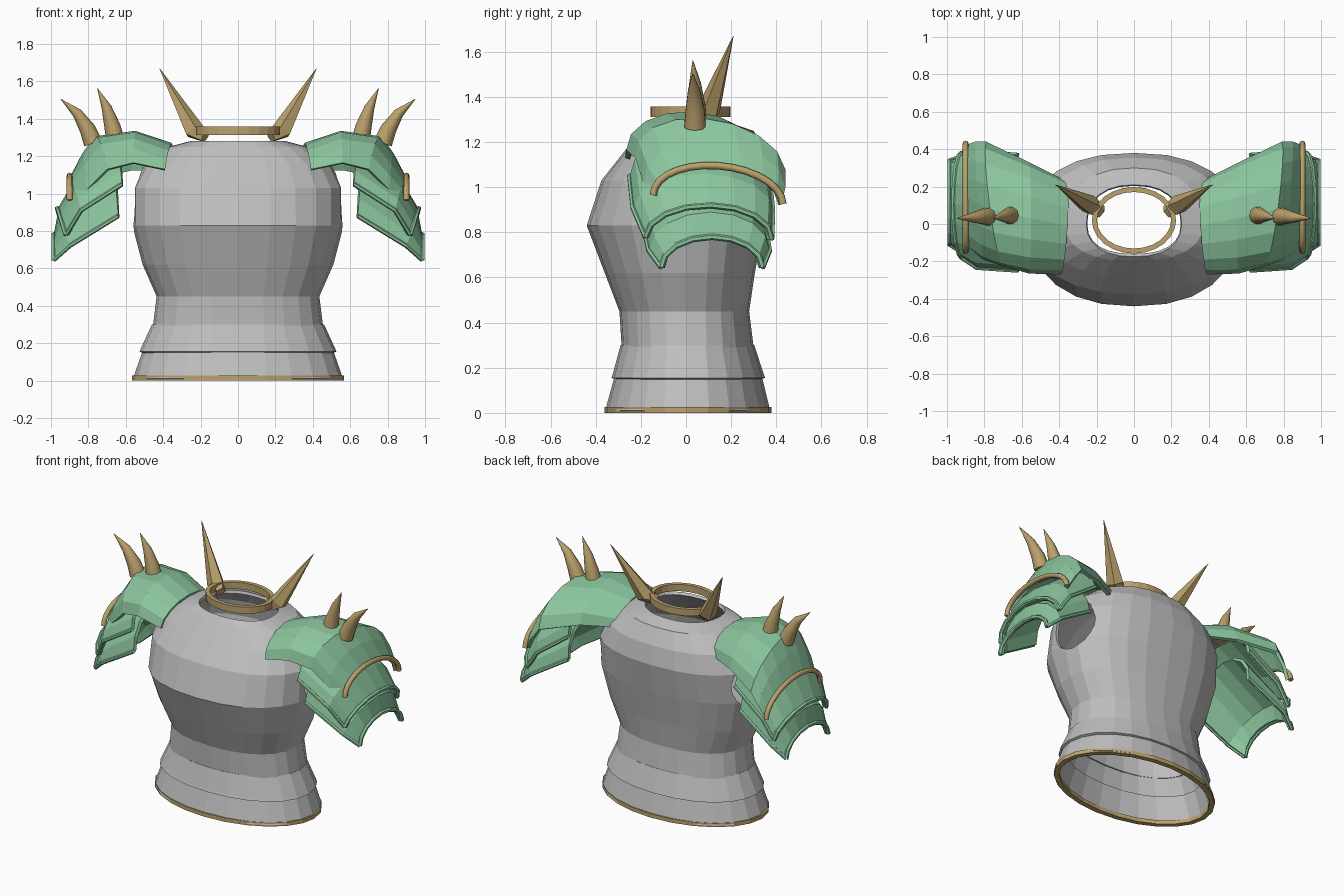
import bpy, math
from mathutils import Vector

if "Cube" in bpy.data.objects:
    bpy.data.objects.remove(bpy.data.objects["Cube"])


def material(name, rgb):
    m = bpy.data.materials.new(name)
    m.diffuse_color = (*rgb, 1)
    m.use_nodes = True
    m.node_tree.nodes["Principled BSDF"].inputs["Base Color"].default_value = m.diffuse_color
    return m


STEEL = material("grey steel", (0.52, 0.52, 0.52))
GREEN = material("green plate", (0.26, 0.56, 0.34))
GOLD = material("dull gold", (0.50, 0.36, 0.15))


def loft(name, rings, mat, closed=True, wrap=False, caps=False, flip=False):
    """Skin a list of equal-length point rings."""
    n = len(rings[0])
    verts = [tuple(p) for r in rings for p in r]
    faces = []
    for j in range(len(rings) if wrap else len(rings) - 1):
        a, b = j * n, (j + 1) % len(rings) * n
        for i in range(n if closed else n - 1):
            k = (i + 1) % n
            f = (a + i, a + k, b + k, b + i)
            faces.append(f[::-1] if flip else f)
    if caps:
        ends = [tuple(range(n))[::-1], tuple(range(len(verts) - n, len(verts)))]
        faces += [f[::-1] if flip else f for f in ends]
    me = bpy.data.meshes.new(name)
    me.from_pydata(verts, [], faces)
    me.materials.append(mat)
    ob = bpy.data.objects.new(name, me)
    bpy.context.collection.objects.link(ob)
    return ob


def solidify(ob, thickness):
    m = ob.modifiers.new("thickness", 'SOLIDIFY')
    m.thickness, m.offset = thickness, -1


def mirror(ob):
    m = ob.modifiers.new("mirror", 'MIRROR')
    m.use_mirror_merge = False


def oval(z, hx, front, back, power=2.0, n=24):
    """Horizontal oval with separate front and back depth."""
    pts = []
    for i in range(n):
        a = 2 * math.pi * i / n
        c, s = math.cos(a), math.sin(a)
        x = math.copysign(abs(c) ** (2 / power), c) * hx
        y = math.copysign(abs(s) ** (2 / power), s) * (back if s > 0 else front)
        pts.append((x, y, z))
    return pts


def tube(name, path, radii, mat, ref, sides=8):
    """Round or tapered bar along a path, mirrored to both sides."""
    path = [Vector(p) for p in path]
    rings = []
    for i, p in enumerate(path):
        t = (path[min(i + 1, len(path) - 1)] - path[max(i - 1, 0)]).normalized()
        u = t.cross(Vector(ref)).normalized()
        v = t.cross(u)
        r = radii[i] if isinstance(radii, list) else radii
        rings.append([p + r * (math.cos(a) * u + math.sin(a) * v)
                      for a in (2 * math.pi * k / sides for k in range(sides))])
    ob = loft(name, rings, mat, caps=True)
    mirror(ob)
    return ob


def arch(front, apex, back, n=8):
    """Half-ellipse running from the front corner over the apex to the back."""
    f, a, b = Vector(front), Vector(apex), Vector(back)
    c = (f + b) / 2
    return [c + (f - b) / 2 * math.cos(math.pi * i / n) + (a - c) * math.sin(math.pi * i / n)
            for i in range(n + 1)]


def band(name, z0, z1, hx, front, back, width):
    """Flat hoop of rectangular section."""
    i = width
    return loft(name, [oval(z0, hx, front, back), oval(z1, hx, front, back),
                       oval(z1, hx - i, front - i, back - i),
                       oval(z0, hx - i, front - i, back - i)], GOLD, wrap=True)


def smooth(ob):
    bpy.ops.object.select_all(action='DESELECT')
    ob.select_set(True)
    bpy.context.view_layer.objects.active = ob
    bpy.ops.object.shade_smooth_by_angle(angle=math.radians(50))


# Breastplate shell: height, half width, front depth, back depth
torso = loft("breastplate", [oval(*r, power=2.3) for r in [
    (0.29, 0.455, 0.285, 0.300), (0.45, 0.435, 0.295, 0.280),
    (0.62, 0.510, 0.360, 0.305), (0.83, 0.565, 0.440, 0.345),
    (1.03, 0.562, 0.375, 0.380), (1.15, 0.500, 0.280, 0.355),
    (1.25, 0.370, 0.200, 0.300), (1.28, 0.255, 0.175, 0.210)]], STEEL)
solidify(torso, 0.02)

# Arm openings
cutter = loft("armhole_cutter", [[(x, 0.06 + 0.15 * math.cos(a), 0.95 + 0.17 * math.sin(a))
              for a in (2 * math.pi * k / 20 for k in range(20))] for x in (-0.9, 0.9)],
              STEEL, caps=True)
cutter.hide_render = True
cutter.display_type = 'WIRE'
cut = torso.modifiers.new("armholes", 'BOOLEAN')
cut.object, cut.operation, cut.solver = cutter, 'DIFFERENCE', 'EXACT'

# Two overlapping skirt hoops
waist = loft("upper_skirt", [oval(*r, power=2.15) for r in [
    (0.155, 0.527, 0.330, 0.350), (0.17, 0.520, 0.325, 0.345),
    (0.30, 0.460, 0.290, 0.303)]], STEEL)
skirt = loft("lower_skirt", [oval(*r, power=2.1) for r in [
    (0.01, 0.562, 0.358, 0.373), (0.18, 0.502, 0.312, 0.332)]], STEEL)
for ob in (waist, skirt):
    solidify(ob, 0.018)

# Gold hem and collar
band("hem_trim", 0.0, 0.026, 0.568, 0.362, 0.378, 0.034)
collar = band("collar", 1.312, 1.357, 0.225, 0.178, 0.178, 0.027)
for v in collar.data.vertices:
    v.co.y += 0.02

# Collar spikes
tube("collar_spike", [(0.175, 0.065, 1.305), (0.235, 0.10, 1.335), (0.42, 0.21, 1.67)],
     [0.035, 0.055, 0.001], GOLD, (0, 1, 0), 5)

# Shoulder plates: front corner, apex, back corner at each station going outward
plates = {
    "shoulder_cap": [
        ((0.39, -0.27, 1.13), (0.355, -0.01, 1.27), (0.36, 0.23, 1.13)),
        ((0.56, -0.265, 1.165), (0.55, 0.03, 1.335), (0.56, 0.33, 1.13)),
        ((0.70, -0.225, 1.13), (0.77, 0.08, 1.305), (0.79, 0.44, 1.08)),
        ((0.81, -0.19, 1.02), (0.835, 0.11, 1.21), (0.85, 0.44, 1.00)),
        ((0.875, -0.145, 0.965), (0.895, 0.14, 1.095), (0.89, 0.425, 0.925))],
    "middle_lame": [
        ((0.62, -0.25, 1.05), (0.64, 0.06, 1.24), (0.62, 0.37, 1.05)),
        ((0.84, -0.235, 0.91), (0.88, 0.09, 1.06), (0.84, 0.385, 0.89)),
        ((0.92, -0.18, 0.78), (0.965, 0.11, 0.92), (0.92, 0.38, 0.77))],
    "lower_lame": [
        ((0.64, -0.20, 0.88), (0.66, 0.08, 1.12), (0.64, 0.34, 0.88)),
        ((0.90, -0.165, 0.72), (0.965, 0.11, 0.89), (0.90, 0.37, 0.72)),
        ((0.985, -0.11, 0.645), (0.985, 0.115, 0.78), (0.985, 0.34, 0.645))],
}
for name, stations in plates.items():
    rings = [arch(*s) for s in stations]
    ob = loft(name, rings, GREEN, closed=False, flip=True)
    solidify(ob, 0.022)
    mirror(ob)
    # Raised lips round the outer and side edges
    if name != "shoulder_cap":
        tube(name + "_outer_lip", rings[-1], 0.014, GREEN, (1, 0, 0), 6)
        for side, k in (("front", 0), ("back", -1)):
            tube(f"{name}_{side}_lip", [r[k] for r in rings], 0.012, GREEN, (0, 1, 0), 6)

# Gold trim on the edge of the shoulder cap
trim = tube("shoulder_trim", arch((0.90, -0.145, 0.965), (0.90, 0.14, 1.095),
            (0.90, 0.43, 0.925), 14), 0.016, GOLD, (1, 0, 0), 8)
smooth(trim)

# Curved shoulder horns
horns = {
    "inner_horn": [(0.655, 0.045, 1.28), (0.672, 0.045, 1.36), (0.703, 0.04, 1.46), (0.752, 0.03, 1.563)],
    "outer_horn": [(0.775, 0.04, 1.27), (0.805, 0.04, 1.345), (0.86, 0.035, 1.43), (0.948, 0.03, 1.505)],
}
for name, path in horns.items():
    smooth(tube(name, path, [0.05, 0.043, 0.027, 0.001], GOLD, (0, 1, 0), 10))
